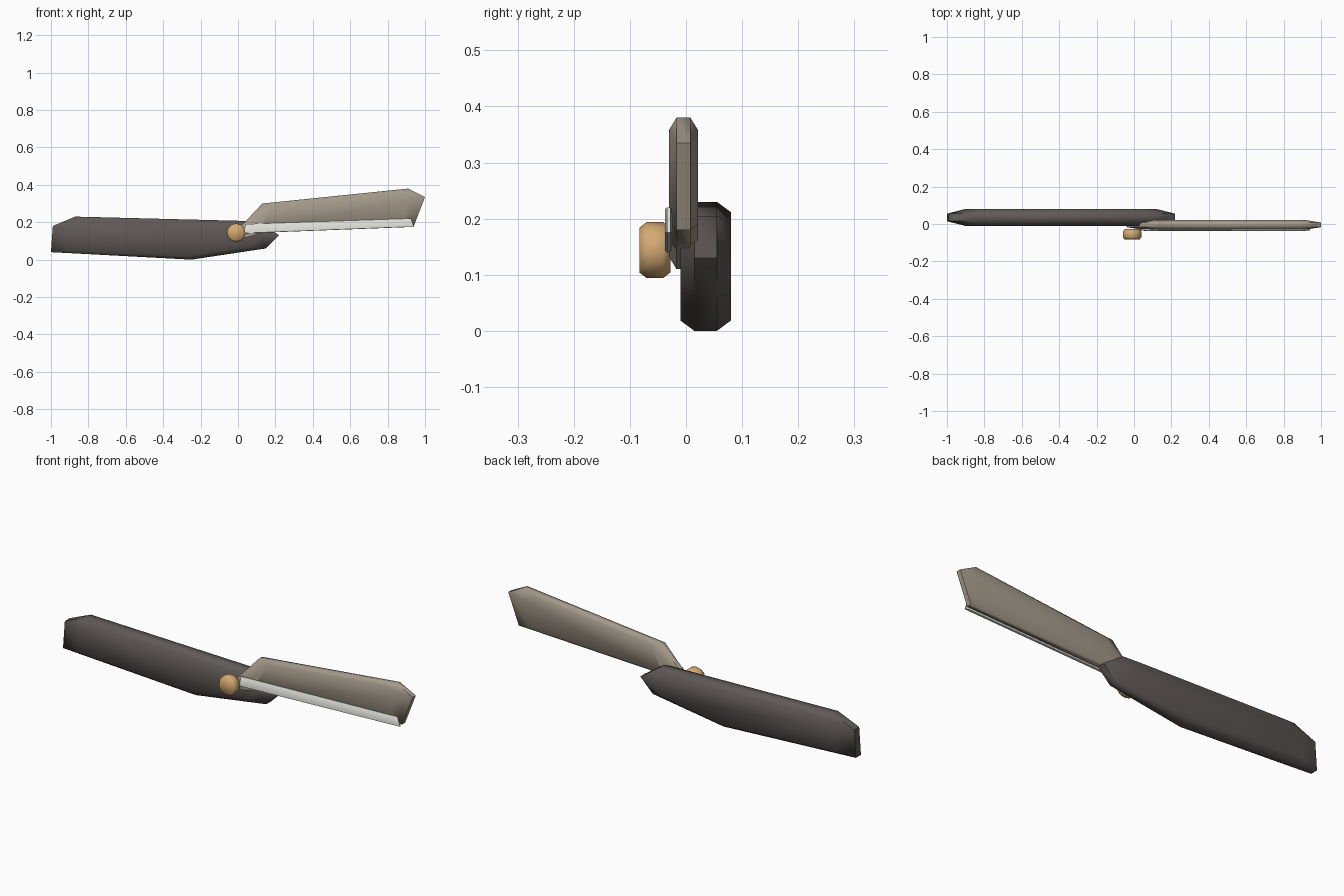
import bpy, bmesh, math
from mathutils import Vector

cube = bpy.data.objects.get("Cube")
if cube:
    bpy.data.objects.remove(cube, do_unlink=True)


def material(name, rgb):
    m = bpy.data.materials.new(name)
    m.use_nodes = True
    m.diffuse_color = (*rgb, 1)
    m.node_tree.nodes["Principled BSDF"].inputs["Base Color"].default_value = (*rgb, 1)
    return m


def slab(name, outline, front, back, lip, taper, mat, smooth=60):
    """Extrude an x-z outline along y, with both faces shrunk to a wide chamfer."""
    xs, zs = zip(*outline)
    mid = Vector(((min(xs) + max(xs)) / 2, (min(zs) + max(zs)) / 2))
    bm = bmesh.new()
    rings = []
    for y, s in ((front, taper), (front + lip, 1), (back - lip, 1), (back, taper)):
        ring = []
        for p in outline:
            q = mid + (Vector(p) - mid) * s
            ring.append(bm.verts.new((q.x, y, q.y)))
        rings.append(ring)
    n = len(outline)
    for a, b in zip(rings, rings[1:]):
        for i in range(n):
            j = (i + 1) % n
            bm.faces.new((a[i], a[j], b[j], b[i]))
    bm.faces.new(rings[0])
    bm.faces.new(rings[-1])
    bmesh.ops.recalc_face_normals(bm, faces=bm.faces)
    mesh = bpy.data.meshes.new(name)
    bm.to_mesh(mesh)
    bm.free()
    ob = bpy.data.objects.new(name, mesh)
    bpy.context.collection.objects.link(ob)
    mesh.materials.append(mat)
    bpy.ops.object.select_all(action='DESELECT')
    ob.select_set(True)
    bpy.context.view_layer.objects.active = ob
    bpy.ops.object.shade_smooth_by_angle(angle=math.radians(smooth))
    return ob


dark = material("dark brown grip", (0.115, 0.10, 0.094))
steel = material("dull tan steel", (0.37, 0.32, 0.255))
silver = material("honed silver", (0.72, 0.72, 0.67))
brass = material("warm brass", (0.66, 0.40, 0.17))

# Long grip with a bent lower edge
slab("handle", [(-1, 0.04), (-0.99, 0.18), (-0.87, 0.23), (0.11, 0.205),
                (0.22, 0.13), (0.15, 0.06), (-0.25, 0)],
     -0.01, 0.08, 0.025, 0.84, dark)

# Open blade with a short tang under the pivot
slab("blade", [(-0.04, 0.12), (0.13, 0.30), (0.91, 0.38), (1, 0.335),
               (0.94, 0.18), (0.05, 0.145), (0.02, 0.11)],
     -0.03, 0.021, 0.013, 0.84, steel)

# Bright strip along the cutting side
slab("cutting_edge", [(0.03, 0.14), (0.04, 0.19), (0.925, 0.22), (0.94, 0.175)],
     -0.037, -0.025, 0.003, 0.93, silver)

# Round pivot knob
turn = [math.tau * i / 12 for i in range(12)]
slab("pivot_knob", [(-0.01 + 0.05 * math.cos(a), 0.144 + 0.05 * math.sin(a)) for a in turn],
     -0.083, -0.028, 0.013, 0.8, brass)
